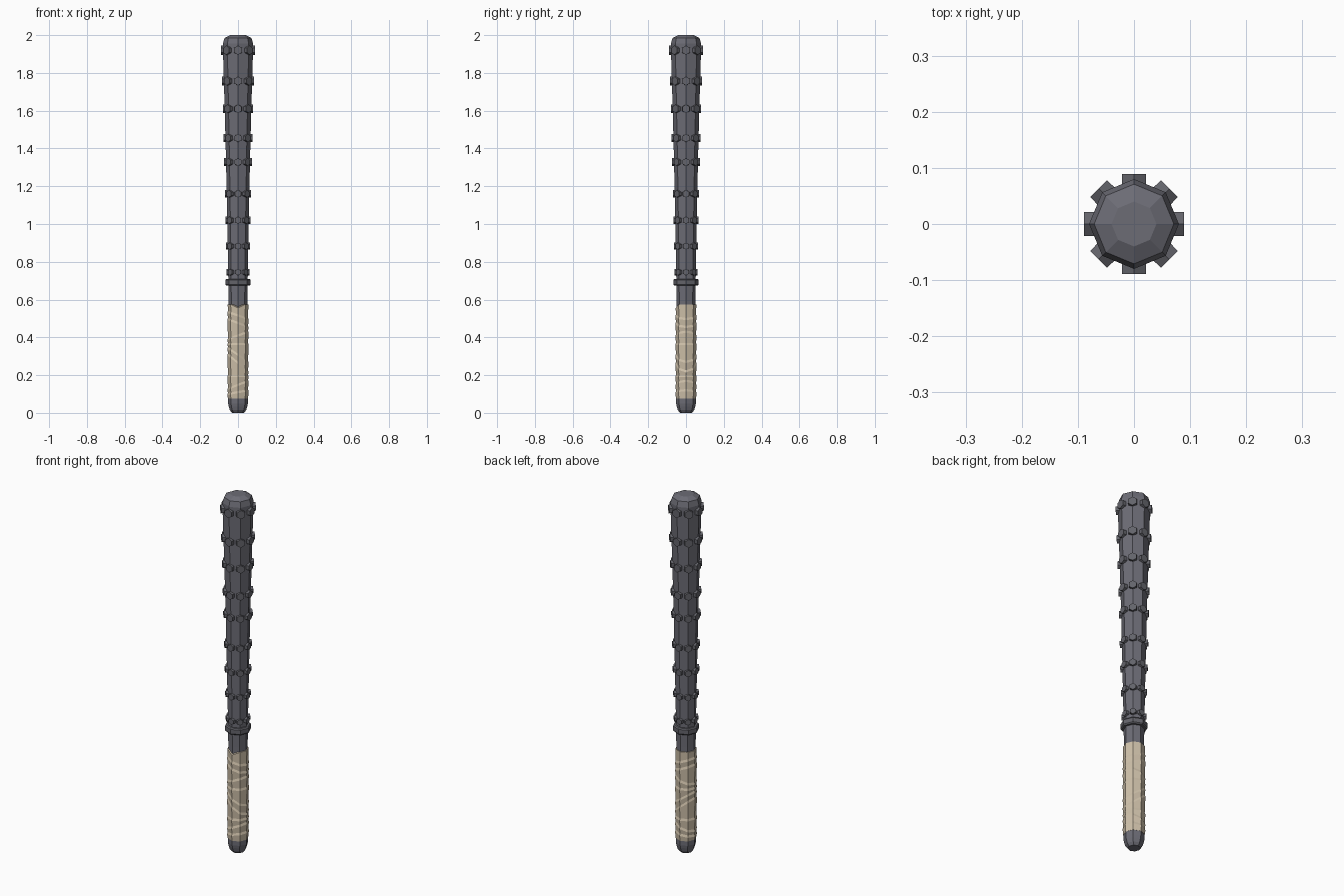
import bpy, bmesh, math
from mathutils import Vector, Matrix

if "Cube" in bpy.data.objects:
    bpy.data.objects.remove(bpy.data.objects["Cube"])


def material(name, rgb):
    m = bpy.data.materials.new(name)
    m.diffuse_color = (*rgb, 1)
    m.use_nodes = True
    m.node_tree.nodes["Principled BSDF"].inputs["Base Color"].default_value = m.diffuse_color
    return m


IRON = material("dark iron", (0.15, 0.15, 0.178))
STUD = material("stud iron", (0.125, 0.126, 0.145))
CLOTH = material("tan wrap", (0.62, 0.53, 0.40))


def finish(name, bm, mat):
    bmesh.ops.recalc_face_normals(bm, faces=bm.faces)
    me = bpy.data.meshes.new(name)
    bm.to_mesh(me)
    bm.free()
    me.materials.append(mat)
    ob = bpy.data.objects.new(name, me)
    bpy.context.collection.objects.link(ob)
    return ob


def octagon_loft(name, rings, mat):
    """rings: (radius, height function of unit x, y) from bottom to top."""
    bm = bmesh.new()
    loops = []
    for r, h in rings:
        loop = []
        for i in range(8):
            a = i * math.pi / 4
            x, y = math.cos(a), math.sin(a)
            loop.append(bm.verts.new((r * x, r * y, h(x, y) if callable(h) else h)))
        loops.append(loop)
    for lo, hi in zip(loops, loops[1:]):
        for i in range(8):
            j = (i + 1) % 8
            bm.faces.new((lo[i], lo[j], hi[j], hi[i]))
    bm.faces.new(loops[0][::-1])
    bm.faces.new(loops[-1])
    return finish(name, bm, mat)


# Tapered shaft with a rounded-off tip
shaft = [(0.05, 0.05), (0.05, 0.60), (0.052, 0.75), (0.057, 1.02), (0.064, 1.36),
         (0.072, 1.66), (0.079, 1.90), (0.08, 1.955), (0.071, 1.985), (0.04, 2.0)]
octagon_loft("shaft", shaft, IRON)

# Pommel and collar
octagon_loft("pommel", [(0.032, 0), (0.043, 0.014), (0.049, 0.034), (0.052, 0.05),
                        (0.052, 0.078)], IRON)
octagon_loft("collar", [(0.062, 0.674), (0.067, 0.68), (0.067, 0.704),
                        (0.062, 0.71)], STUD)

# Cloth wrap: overlapping bands whose edges tilt from left to right
edges = [(0.10, 0.12), (0.127, 0.17), (0.195, 0.195), (0.31, 0.22), (0.345, 0.27),
         (0.365, 0.365), (0.39, 0.43), (0.497, 0.455), (0.535, 0.497)]
wrap = [(0.053, 0.075)]
for left, right in edges:
    for r, off in ((0.0565, -0.006), (0.053, 0.006)):
        wrap.append((r, lambda x, y, l=left, q=right, o=off:
                     (l + q) / 2 + (q - l) / 2 * x + o))
wrap.append((0.055, lambda x, y: 0.575 - (0.02 if y < -0.9 else 0)))
octagon_loft("handle_wrap", wrap, CLOTH)


def shaft_radius(z):
    for (r0, z0), (r1, z1) in zip(shaft, shaft[1:]):
        if z0 <= z <= z1:
            return r0 + (r1 - r0) * (z - z0) / (z1 - z0)


# Rows of hexagonal studs on the eight ridges
bm = bmesh.new()
for z in (0.745, 0.883, 1.02, 1.16, 1.328, 1.455, 1.61, 1.757, 1.92):
    size = 0.017 if z < 0.8 else 0.018 + 0.006 * (z - 0.88)
    for i in range(8):
        a = i * math.pi / 4
        out = Vector((math.cos(a), math.sin(a), 0))
        pos = out * (shaft_radius(z) - 0.003) + Vector((0, 0, z))
        mat = Matrix.Translation(pos) @ out.to_track_quat('Z', 'Y').to_matrix().to_4x4()
        bmesh.ops.create_cone(bm, cap_ends=True, segments=6, radius1=size + 0.001,
                              radius2=size, depth=0.025, matrix=mat)
finish("studs", bm, STUD)
